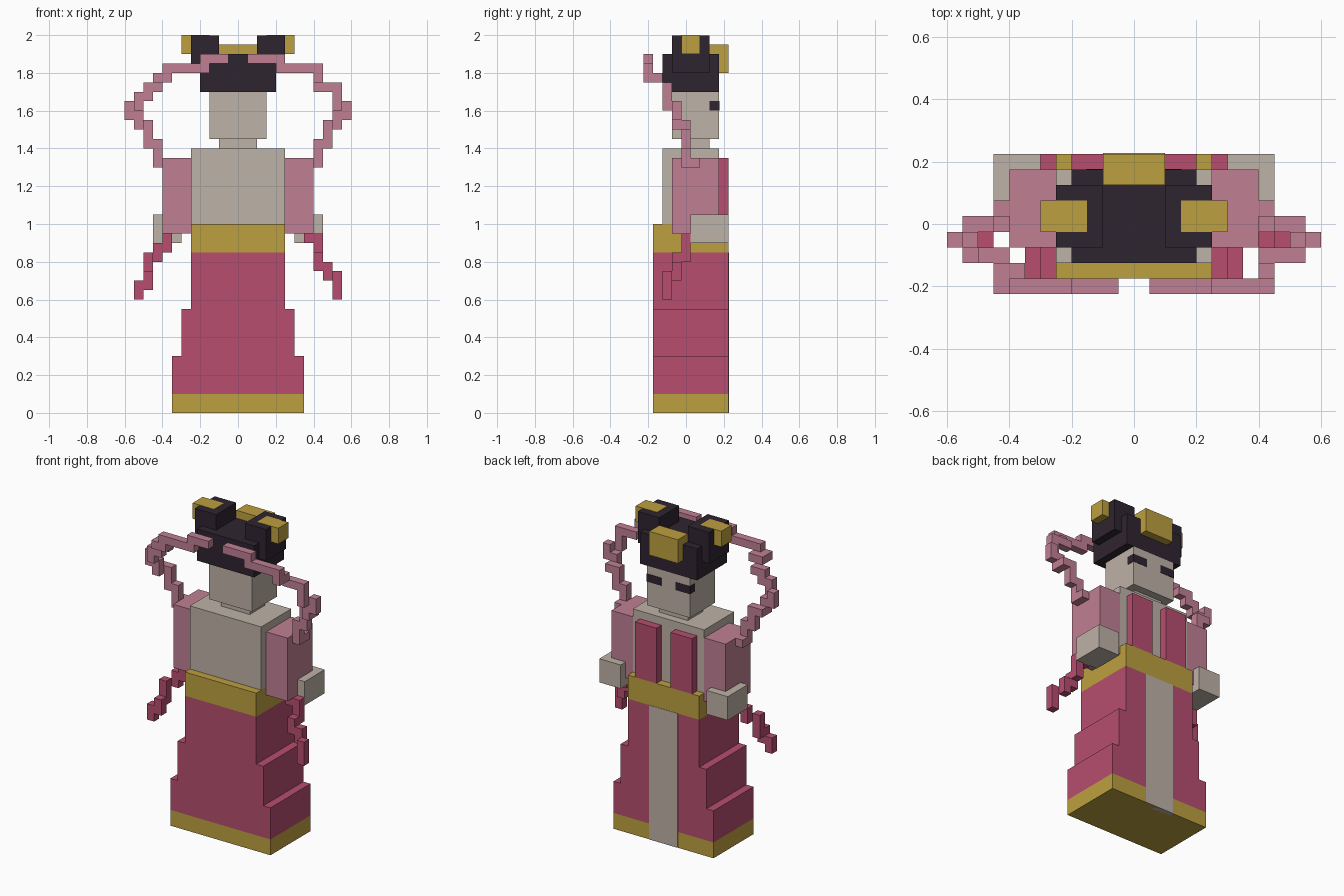
import bpy
import bmesh
from mathutils import Vector

UNIT = 0.05      # edge of one block
PROUD = 0.04     # how far plates stand out, in blocks

cube = bpy.data.objects.get("Cube")
if cube:
    bpy.data.objects.remove(cube, do_unlink=True)


def make_material(name, rgb):
    mat = bpy.data.materials.new(name)
    mat.use_nodes = True
    color = (*rgb, 1.0)
    mat.diffuse_color = color
    shader = next(n for n in mat.node_tree.nodes if n.type == 'BSDF_PRINCIPLED')
    shader.inputs["Base Color"].default_value = color
    return mat


rose = make_material("deep rose cloth", (0.474, 0.076, 0.162))
pink = make_material("pale pink cloth", (0.527, 0.216, 0.296))
gold = make_material("gold trim", (0.515, 0.352, 0.051))
skin = make_material("pale skin and silk", (0.515, 0.445, 0.386))
dark = make_material("dark hair", (0.028, 0.018, 0.030))


def build(name, mat, *boxes, flip=False):
    """Join boxes given as (x0, x1, y0, y1, z0, z1) in blocks into one part."""
    bm = bmesh.new()
    for x0, x1, y0, y1, z0, z1 in boxes:
        if flip:
            x0, x1 = -x1, -x0
        low = Vector((x0, y0 + 0.5, z0)) * UNIT
        high = Vector((x1, y1 + 0.5, z1)) * UNIT
        made = bmesh.ops.create_cube(bm, size=1)
        for v in made["verts"]:
            v.co = (low + high) / 2 + v.co * (high - low)
    mesh = bpy.data.meshes.new(name)
    bm.to_mesh(mesh)
    bm.free()
    mesh.materials.append(mat)
    obj = bpy.data.objects.new(name, mesh)
    bpy.context.collection.objects.link(obj)
    return obj


def centred(name, mat, half, *rest):
    return build(name, mat, (-half, half, *rest))


def pair(name, mat, *box):
    build("left_" + name, mat, box)
    build("right_" + name, mat, box, flip=True)


# Stepped skirt with hem, belt and front panel
centred("skirt_hem", gold, 7, -4, 4, 0, 2)
centred("skirt_lower", rose, 7, -4, 4, 2, 6)
centred("skirt_middle", rose, 6, -4, 4, 6, 11)
centred("skirt_upper", rose, 5, -4, 4, 11, 17)
centred("belt", gold, 5, -4, 4, 17, 20)
centred("skirt_panel", skin, 2, 3, 4 + PROUD, 0, 17)

# Torso, neck and head
centred("torso", skin, 5, -3, 3, 20, 28)
centred("neck", skin, 2, -1, 2, 28, 29)
centred("head", skin, 3, -2, 3, 29, 34)
pair("eye", dark, 1, 3 + PROUD, 2, 3 + PROUD, 32, 33)

# Robe
pair("lapel", rose, 1, 4, 3, 4, 20, 27)
pair("sleeve", pink, 5, 8, -2, 3, 19, 27)
pair("hand", skin, 6, 9, 0, 4, 18, 21)

# Hair and ornaments
centred("hair", dark, 4, -3, 3, 34, 38)
pair("hair_bun", dark, 2, 5, -2, 2, 36, 40 - PROUD)
pair("hair_pin", gold, 3, 6, -1, 1, 38, 40)
centred("crown", gold, 2, 2, 4, 36, 39)

# Floating scarf, upper loop: shared steps down to the shoulders
loop = [
    (11, 12, -2, -1, 31, 33),
    (10, 11, -2, -1, 30, 32),
    (9, 11, -1, 0, 30, 31),
    (9, 10, -1, 0, 28, 30),
    (8, 9, -1, 0, 26, 29),
    (8, 9, 0, 1, 26, 27),
]
build("left_scarf_loop", pink,
      (1, 5, -5, -4, 37, 38),
      (4, 9, -5, -4, 36, 37),
      (8, 9, -5, -3, 35, 36),
      (8, 10, -3, -2, 34, 35),
      (10, 11, -3, -2, 32, 35), *loop)
build("right_scarf_loop", pink,
      (1, 4, -5, -4, 37, 38),
      (3, 8, -5, -4, 36, 37),
      (7, 9, -5, -3, 35, 36),
      (8, 10, -3, -2, 34, 35),
      (9, 11, -3, -2, 33, 34),
      (10, 11, -3, -2, 32, 33), *loop, flip=True)

# Scarf tails trailing below the hands
build("left_scarf_tail", rose,
      (7, 9, -1, 0, 18, 19),
      (8, 9, -1, 0, 16, 18),
      (8, 9, -2, -1, 15, 17),
      (9, 10, -2, -1, 14, 16),
      (10, 11, -3, -2, 12, 15))
build("right_scarf_tail", rose,
      (7, 8, -1, 0, 17, 19),
      (8, 9, -1, 0, 16, 18),
      (9, 10, -2, -1, 14, 17),
      (9, 10, -3, -2, 13, 15),
      (10, 11, -3, -2, 12, 14), flip=True)
